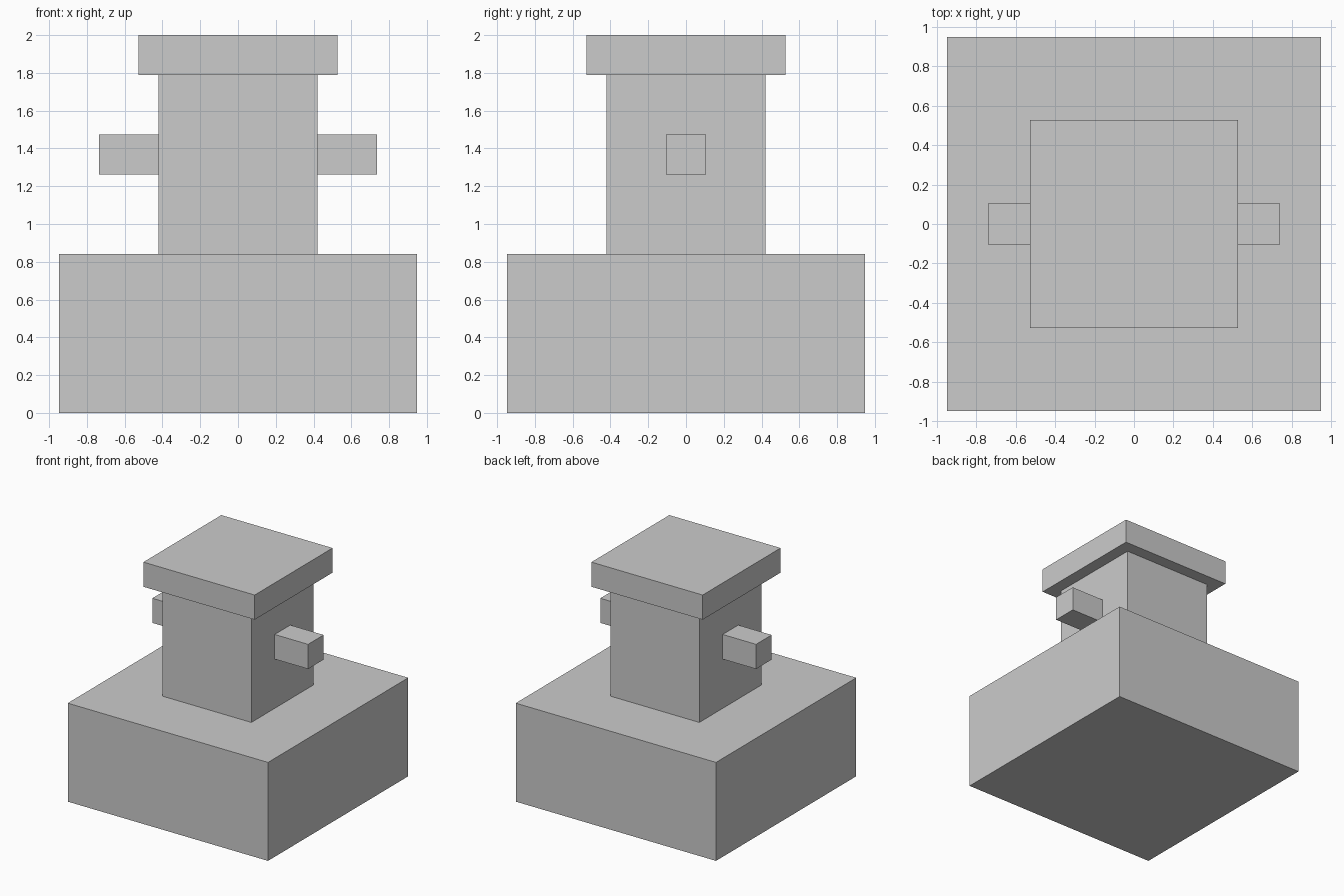
import bpy

if "Cube" in bpy.data.objects:
    bpy.data.objects.remove(bpy.data.objects["Cube"])

U = 2 / 19  # model grid unit: total height is 19 units


def box(name, x, y, z):
    """Add a box spanning the given (min, max) ranges in grid units."""
    spans = (x, y, z)
    centre = [U * (a + b) / 2 for a, b in spans]
    size = [U * (b - a) for a, b in spans]
    bpy.ops.mesh.primitive_cube_add(size=1, location=centre)
    obj = bpy.context.object
    obj.name = name
    obj.scale = size
    bpy.ops.object.transform_apply(location=False, rotation=False, scale=True)
    return obj


# Wide base block, column and overhanging cap
box("base", (-9, 9), (-9, 9), (0, 8))
box("column", (-4, 4), (-4, 4), (8, 17))
box("cap", (-5, 5), (-5, 5), (17, 19))

# Side pegs, one on each side of the column
for side, (x0, x1) in {"left": (-7, -4), "right": (4, 7)}.items():
    box(f"{side}_peg", (x0, x1), (-1, 1), (12, 14))
